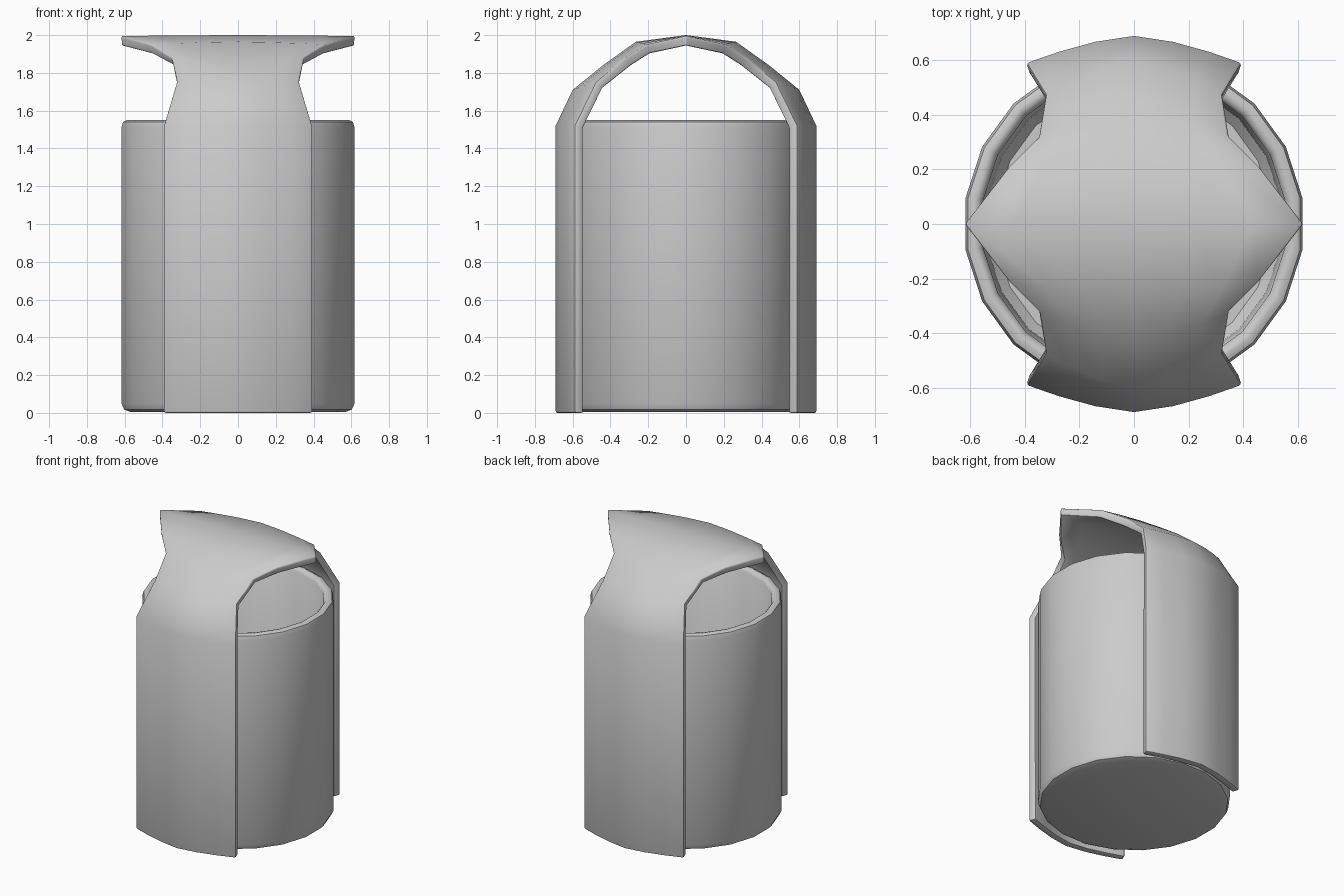
import bpy, bmesh, math

if "Cube" in bpy.data.objects:
    bpy.data.objects.remove(bpy.data.objects["Cube"])


def make_object(name, verts, faces):
    mesh = bpy.data.meshes.new(name)
    mesh.from_pydata(verts, [], faces)
    obj = bpy.data.objects.new(name, mesh)
    bpy.context.collection.objects.link(obj)
    return obj


def finish(obj, angle):
    bpy.ops.object.select_all(action='DESELECT')
    obj.select_set(True)
    bpy.context.view_layer.objects.active = obj
    bpy.ops.object.convert(target='MESH')
    bpy.ops.object.shade_smooth_by_angle(angle=math.radians(angle))


def lathe(name, profile, sides):
    verts, faces = [], []
    for r, z in profile:
        for k in range(sides):
            a = 2 * math.pi * (k + 0.5) / sides
            verts.append((r * math.cos(a), r * math.sin(a), z))
    for i in range(len(profile) - 1):
        for k in range(sides):
            n = (k + 1) % sides
            faces.append((i * sides + k, i * sides + n,
                          (i + 1) * sides + n, (i + 1) * sides + k))
    last = (len(profile) - 1) * sides
    faces.append(tuple(reversed(range(sides))))
    faces.append(tuple(range(last, last + sides)))
    return make_object(name, verts, faces)


# Open bin body: 20-sided, rounded lip and foot, hollow inside
body = lathe("bin_body", [
    (0.575, 0.005), (0.61, 0.017), (0.625, 0.05), (0.625, 1.51),
    (0.616, 1.54), (0.595, 1.55), (0.575, 1.545), (0.56, 1.525),
    (0.545, 0.10), (0.51, 0.06)], 20)
finish(body, 40)

# Hood band: rows of (centre y, centre z, edge y, edge z, half width)
half = [
    (0.69, 0.00, 0.59, 0.00, 0.395),
    (0.69, 1.52, 0.59, 1.52, 0.395),
    (0.60, 1.71, 0.475, 1.755, 0.325),
    (0.44, 1.84, 0.32, 1.88, 0.35),
    (0.265, 1.965, 0.21, 1.95, 0.46),
    (0.00, 2.00, 0.00, 1.995, 0.62)]
rows = half + [(-a, b, -c, d, w) for a, b, c, d, w in reversed(half[:-1])]
cols = [-1, -0.7, -0.36, 0, 0.36, 0.7, 1]
verts, faces = [], []
for yc, zc, ye, ze, w in rows:
    for u in cols:
        t = abs(u) ** 1.5
        verts.append((u * w, yc + (ye - yc) * t, zc + (ze - zc) * t))
n = len(cols)
for i in range(len(rows) - 1):
    for j in range(n - 1):
        a = i * n + j
        faces.append((a, a + n, a + n + 1, a + 1))
band = make_object("hood_band", verts, faces)
solid = band.modifiers.new("thickness", 'SOLIDIFY')
solid.thickness = 0.05
solid.offset = -1
bevel = band.modifiers.new("soft_edges", 'BEVEL')
bevel.width = 0.01
bevel.segments = 2
bevel.limit_method = 'ANGLE'
bevel.angle_limit = math.radians(60)
finish(band, 40)
